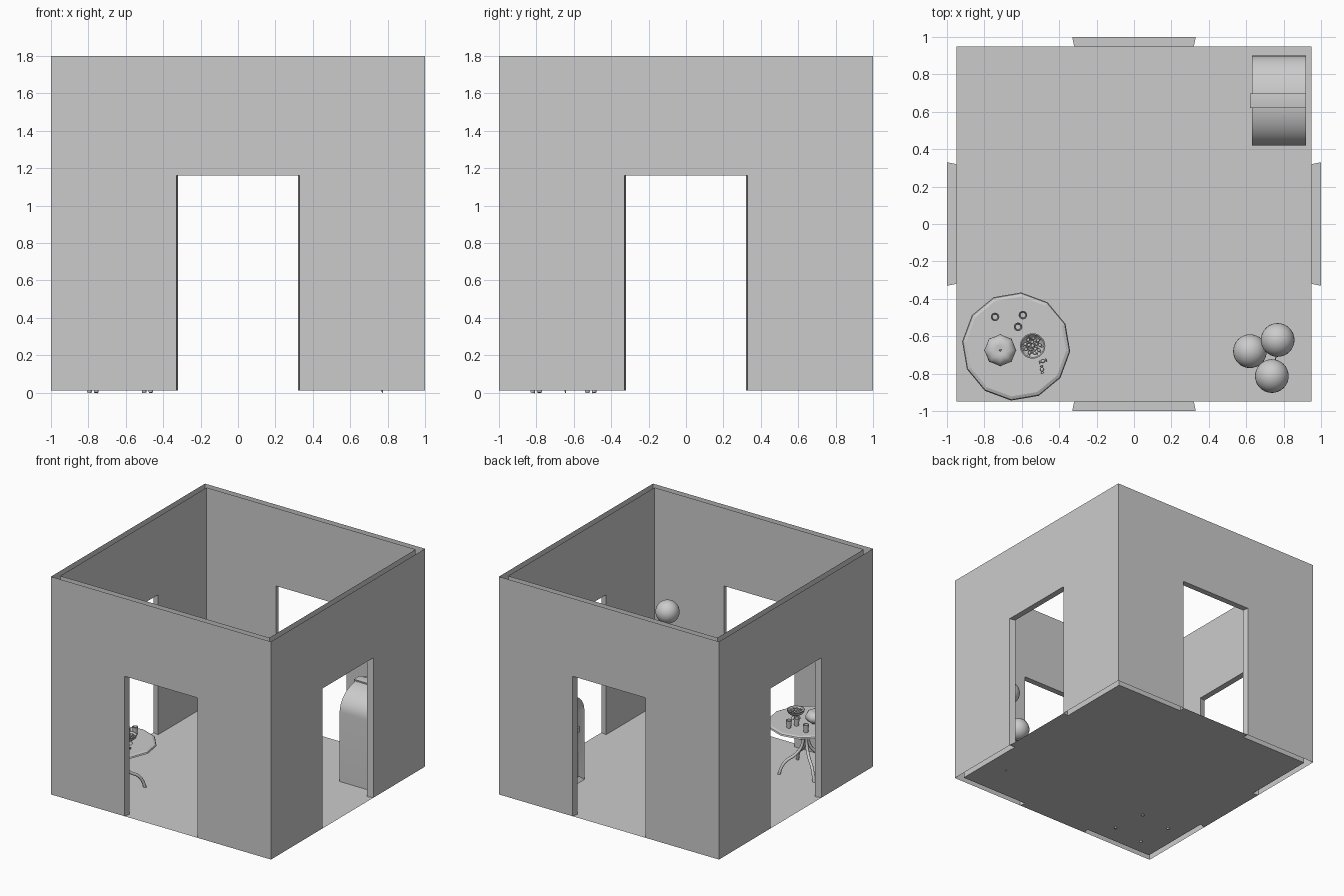
import bpy, bmesh, math, random
from math import sin, cos, pi, radians
from mathutils import Matrix, Vector

if "Cube" in bpy.data.objects:
    bpy.data.objects.remove(bpy.data.objects["Cube"])

random.seed(4)


def finish(bm, name, smooth=None, fix=True):
    if fix:
        bmesh.ops.recalc_face_normals(bm, faces=bm.faces)
    me = bpy.data.meshes.new(name)
    bm.to_mesh(me)
    bm.free()
    ob = bpy.data.objects.new(name, me)
    bpy.context.collection.objects.link(ob)
    if smooth:
        bpy.ops.object.select_all(action='DESELECT')
        ob.select_set(True)
        bpy.context.view_layer.objects.active = ob
        bpy.ops.object.shade_smooth_by_angle(angle=radians(smooth))
    return ob


def lathe(name, profile, x, y, n, turn=0.0, smooth=None):
    bm = bmesh.new()
    vs = [bm.verts.new((x + r * cos(turn), y + r * sin(turn), z)) for r, z in profile]
    es = [bm.edges.new(p) for p in zip(vs, vs[1:])]
    bmesh.ops.spin(bm, geom=vs + es, cent=(x, y, 0), axis=(0, 0, 1), angle=2 * pi, steps=n)
    bmesh.ops.remove_doubles(bm, verts=bm.verts, dist=0.0005)
    return finish(bm, name, smooth)


def tube(name, points, radius, res=2):
    cu = bpy.data.curves.new(name, 'CURVE')
    cu.dimensions = '3D'
    cu.bevel_depth = radius
    cu.bevel_resolution = res
    cu.resolution_u = 6
    cu.use_fill_caps = True
    sp = cu.splines.new('BEZIER')
    sp.bezier_points.add(len(points) - 1)
    for bp, p in zip(sp.bezier_points, points):
        bp.co = p
        bp.handle_left_type = bp.handle_right_type = 'AUTO'
    ob = bpy.data.objects.new(name, cu)
    bpy.context.collection.objects.link(ob)
    return ob


def box(name, lo, hi):
    bm = bmesh.new()
    lo, hi = Vector(lo), Vector(hi)
    bmesh.ops.create_cube(bm, size=1, matrix=Matrix.Translation((lo + hi) / 2)
                          @ Matrix.Diagonal((*(hi - lo), 1)))
    return finish(bm, name)


# walls: outer and inner skins joined only round the doorways, open along the rim
def wall(name, angle):
    bm = bmesh.new()

    def skin(w, d, y):
        return [bm.verts.new((x, y, z)) for x, z in
                [(-w, .01), (-d, .01), (-d, 1.16), (d, 1.16), (d, .01), (w, .01), (w, 1.8), (-w, 1.8)]]
    o, i = skin(1, .33, -1), skin(.95, .32, -.95)
    bm.faces.new(o)
    bm.faces.new(i[::-1])
    for k in (1, 2, 3):
        bm.faces.new((o[k + 1], o[k], i[k], i[k + 1]))
    bm.faces.new((o[1], o[4], i[4], i[1]))
    bmesh.ops.rotate(bm, verts=bm.verts, matrix=Matrix.Rotation(angle, 3, 'Z'))
    finish(bm, name, fix=False)


for k, side in enumerate(("front", "right", "back", "left")):
    wall(side + "_wall", k * pi / 2)

# floor
bm = bmesh.new()
bm.faces.new([bm.verts.new((x, y, .01)) for x, y in
              ((-.95, -.95), (.95, -.95), (.95, .95), (-.95, .95))])
finish(bm, "floor", fix=False)

# table with four curved legs
TX, TY = -.63, -.655
lathe("table_top", [(0, .39), (.27, .39), (.29, .4), (.285, .411), (.268, .418), (0, .418)],
      TX, TY, 12, radians(-5.3))
for k in range(4):
    a = radians(52 + 90 * k)
    tube("table_leg", [(TX + r * cos(a), TY + r * sin(a), z) for r, z in
                       ((.045, .395), (.025, .32), (.03, .22), (.08, .155), (.16, .105), (.195, .05), (.21, 0))],
         .012)

# cups
for x, y in ((-.743, -.497), (-.594, -.487), (-.62, -.55)):
    lathe("cup", [(0, .419), (.017, .419), (.023, .48), (.018, .48), (.014, .426), (0, .426)],
          x, y, 16, smooth=40)

# ribbed gourd with a stem
bm = bmesh.new()
bmesh.ops.create_uvsphere(bm, u_segments=16, v_segments=12, radius=1)
for v in bm.verts:
    a = math.atan2(v.co.y, v.co.x)
    r = math.hypot(v.co.x, v.co.y)
    f = .086 * (.955 + .045 * cos(8 * a))
    dent = .014 * max(0, 1 - r * 1.6)
    v.co = (-.715 + v.co.x * f, -.675 + v.co.y * f,
            .472 + v.co.z * .055 - math.copysign(dent, v.co.z))
finish(bm, "gourd", 50)
tube("gourd_stem", [(-.715, -.675, .508), (-.715, -.675, .525), (-.711, -.673, .538)], .006)

# footed sweet bowl
BX, BY = -.542, -.652
lathe("bowl", [(0, .419), (.034, .419), (.03, .425), (.011, .431), (.011, .442), (.04, .453), (.06, .47),
               (.068, .49), (.062, .49), (.052, .47), (.03, .459), (0, .455)], BX, BY, 20, smooth=40)


# wrapped sweets: a round middle with two flared ends
def sweet(x, y, z, turn, s=1.0):
    bm = bmesh.new()
    base = Matrix.Translation((x, y, z)) @ Matrix.Rotation(turn, 4, 'Z') @ Matrix.Scale(s, 4)
    bmesh.ops.create_uvsphere(bm, u_segments=10, v_segments=6, radius=.01,
                              matrix=base @ Matrix.Diagonal((1.2, 1, 1, 1)))
    for q in (-1, 1):
        bmesh.ops.create_cone(bm, cap_ends=True, segments=8, radius1=.002, radius2=.009, depth=.011,
                              matrix=base @ Matrix.Translation((q * .015, 0, 0))
                              @ Matrix.Rotation(q * pi / 2, 4, 'Y'))
    finish(bm, "sweet", 40)


sweet(-.487, -.733, .428, .3)
sweet(-.492, -.778, .428, 1.7)
for n, r, z in ((9, .04, .477), (5, .021, .482), (1, 0, .488)):
    for k in range(n):
        a = 2 * pi * k / n + r * 20
        sweet(BX + r * cos(a), BY + r * sin(a), z, random.uniform(0, pi), .85)

# balloons on strings tied at one point
for x, y, z in ((.62, -.68, .45), (.768, -.62, .70), (.737, -.813, .89)):
    bm = bmesh.new()
    bmesh.ops.create_uvsphere(bm, u_segments=32, v_segments=16, radius=.09,
                              matrix=Matrix.Translation((x, y, z)))
    bmesh.ops.create_cone(bm, cap_ends=True, segments=10, radius1=.011, radius2=.003, depth=.014,
                          matrix=Matrix.Translation((x, y, z - .094)))
    finish(bm, "balloon", 40)
    tube("balloon_string", [(x, y, z - .09), (x * .7 + .232, y * .7 - .193, z * .5), (.773, -.644, 0)], .003, 1)

# arched music cabinet in the corner, front facing -x
CY, CZ, RY, RZ = .66, .58, .24, .18


def arch(t, grow=0):
    return CY - (RY + grow) * cos(t), CZ + (RZ + grow) * sin(t)


def extrude_x(name, pts, x0, x1, inset=None):
    bm = bmesh.new()
    a = [bm.verts.new((x0, y, z)) for y, z in pts]
    b = [bm.verts.new((x1, y, z)) for y, z in pts]
    front = bm.faces.new(a)
    bm.faces.new(b[::-1])
    n = len(pts)
    for k in range(n):
        bm.faces.new((a[k], a[(k + 1) % n], b[(k + 1) % n], b[k]))
    bmesh.ops.recalc_face_normals(bm, faces=bm.faces)
    if inset:
        bmesh.ops.inset_region(bm, faces=[front], thickness=inset, depth=0)
        bmesh.ops.translate(bm, verts=front.verts, vec=(.025, 0, 0))
    return finish(bm, name, 30)


extrude_x("cabinet", [(.42, .01)] + [arch(pi * k / 24) for k in range(25)] + [(.9, .01)], .63, .92, .045)
ts = [pi / 2 + .155 * k / 2 for k in range(-2, 3)]
extrude_x("cabinet_crest", [arch(t, .012) for t in ts] + [arch(t, -.05) for t in ts[::-1]], .62, .92)
extrude_x("cabinet_window", [(.51, .5)] + [(CY - .15 * cos(pi * k / 12), .56 + .1 * sin(pi * k / 12))
                                           for k in range(13)] + [(.81, .5)], .645, .66)
box("cabinet_shelf", (.635, .47, .42), (.66, .85, .46))
for k in range(5):
    y = .5 + k * .08
    box("cabinet_grille", (.643, y - .012, .08), (.66, y + .012, .39))
